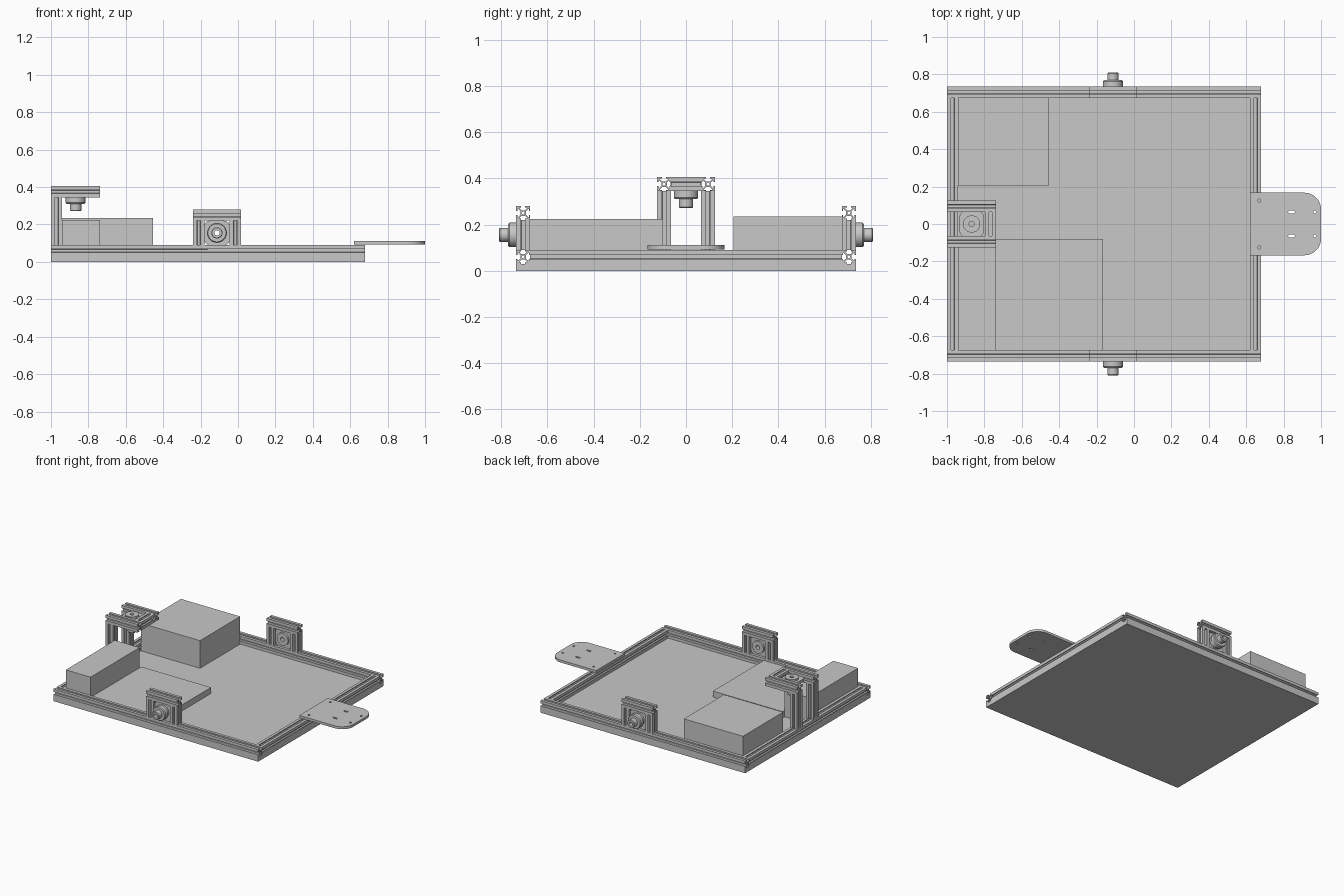
import bpy, bmesh, math
from mathutils import Vector

cube = bpy.data.objects.get("Cube")
if cube:
    bpy.data.objects.remove(cube, do_unlink=True)

grey = bpy.data.materials.new("plain_grey")
grey.use_nodes = True
colour = (0.58, 0.58, 0.58, 1)
grey.diffuse_color = colour
grey.node_tree.nodes["Principled BSDF"].inputs["Base Color"].default_value = colour

AXES = {"X": Vector((1, 0, 0)), "Y": Vector((0, 1, 0)), "Z": Vector((0, 0, 1))}
RAIL = 0.06            # rail width
HALF = RAIL / 2
FLOOR = 0.03           # top of the floor plate
DECK = FLOOR + RAIL    # top of the frame


def add_mesh(name, bm, location=(0, 0, 0), direction=AXES["Z"], smooth=False):
    """Turn a bmesh into an object whose local z points along direction."""
    mesh = bpy.data.meshes.new(name)
    bm.to_mesh(mesh)
    bm.free()
    mesh.materials.clear()
    mesh.materials.append(grey)
    obj = bpy.data.objects.new(name, mesh)
    bpy.context.collection.objects.link(obj)
    obj.location = location
    obj.rotation_euler = AXES["Z"].rotation_difference(direction).to_euler()
    if smooth:
        bpy.ops.object.select_all(action="DESELECT")
        obj.select_set(True)
        bpy.context.view_layer.objects.active = obj
        bpy.ops.object.shade_smooth_by_angle(angle=math.radians(35))
    return obj


def box(name, x, y, z):
    bm = bmesh.new()
    bmesh.ops.create_cube(bm, size=1)
    lo, hi = Vector((x[0], y[0], z[0])), Vector((x[1], y[1], z[1]))
    for v in bm.verts:
        v.co = (lo + hi) / 2 + v.co * (hi - lo)
    return add_mesh(name, bm)


def extrude(name, outlines, length, location, direction=AXES["Z"]):
    """Extrude an outline with holes, centred on location."""
    curve = bpy.data.curves.new(name + "_outline", "CURVE")
    curve.dimensions = "2D"
    curve.fill_mode = "BOTH"
    curve.extrude = length / 2
    for points in outlines:
        spline = curve.splines.new("POLY")
        spline.points.add(len(points) - 1)
        for p, (x, y) in zip(spline.points, points):
            p.co = (x, y, 0, 1)
        spline.use_cyclic_u = True
    temp = bpy.data.objects.new("outline", curve)
    bpy.context.collection.objects.link(temp)
    bpy.context.view_layer.update()
    mesh = temp.evaluated_get(bpy.context.evaluated_depsgraph_get()).to_mesh()
    bm = bmesh.new()
    bm.from_mesh(mesh)
    bpy.data.objects.remove(temp, do_unlink=True)
    bpy.data.curves.remove(curve)
    bmesh.ops.remove_doubles(bm, verts=bm.verts, dist=0.00001)
    bmesh.ops.recalc_face_normals(bm, faces=bm.faces)
    for f in bm.faces:
        f.smooth = False
    return add_mesh(name, bm, location, direction)


def rounded(cx, cy, w, h, radii, steps=8):
    """Rounded rectangle; radii run from the +x +y corner, anticlockwise."""
    points = []
    for i, (sx, sy) in enumerate([(1, 1), (-1, 1), (-1, -1), (1, -1)]):
        r = radii[i]
        n = steps if r else 0
        for k in range(n + 1):
            a = math.pi / 2 * (i + (k / n if n else 0))
            points.append((cx + sx * (w / 2 - r) + r * math.cos(a),
                           cy + sy * (h / 2 - r) + r * math.sin(a)))
    return points


def circle(cx, cy, r, n=16):
    return [(cx + r * math.cos(math.tau * k / n), cy + r * math.sin(math.tau * k / n))
            for k in range(n)]


# Slotted rail section: one side, turned four times
side = [(HALF, -HALF), (HALF, -0.009), (0.0245, -0.009), (0.0245, -0.0165),
        (0.021, -0.0165), (0.012, -0.0075)]
side += [(x, -y) for x, y in reversed(side[1:])]
section = []
for turn in range(4):
    for x, y in side:
        for _ in range(turn):
            x, y = -y, x
        section.append((x, y))
rail_outlines = [section, circle(0, 0, 0.0065, 10)]


def rail(name, axis, start, end, a, b):
    """Rail along an axis; a and b are its other two coordinates in order."""
    i = "XYZ".index(axis)
    location = [a, b]
    location.insert(i, (start + end) / 2)
    return extrude(name, rail_outlines, end - start, location, AXES[axis])


def lathe(name, profile, location, direction, n=32):
    bm = bmesh.new()
    verts = [bm.verts.new((r, 0, z)) for r, z in profile]
    edges = [bm.edges.new((verts[i - 1], verts[i])) for i in range(len(verts))]
    bmesh.ops.spin(bm, geom=verts + edges, cent=(0, 0, 0), axis=(0, 0, 1),
                   angle=math.tau, steps=n)
    bmesh.ops.remove_doubles(bm, verts=bm.verts, dist=0.0001)
    bmesh.ops.recalc_face_normals(bm, faces=bm.faces)
    return add_mesh(name, bm, location, direction, smooth=True)


def hub(name, location, direction):
    """Mounting plate, bored body, flange and shaft; location is the rail face."""
    location = Vector(location)
    extrude(name + "_plate",
            [rounded(0, 0, 0.135, 0.13, [0.03] * 4), circle(0, 0, 0.045, 24)],
            0.02, location - direction * HALF, direction)
    lathe(name, [(0.014, -0.055), (0.046, -0.055), (0.046, 0), (0.053, 0),
                 (0.053, 0.028), (0.048, 0.035), (0.03, 0.035), (0.03, 0.07),
                 (0.027, 0.074), (0.014, 0.074)], location, direction)


# Floor plate and frame
WIDE = 0.735
LEFT, RIGHT = 0.68, -1.0
MID = WIDE - HALF
box("floor_plate", (RIGHT, LEFT), (-WIDE, WIDE), (0, FLOOR))
for word, s in (("front", -1), ("back", 1)):
    rail(word + "_frame_rail", "X", RIGHT, LEFT, s * MID, FLOOR + HALF)
for word, x in (("left", LEFT - HALF), ("right", RIGHT + HALF)):
    rail(word + "_frame_rail", "Y", -WIDE + RAIL, WIDE - RAIL, x, FLOOR + HALF)

# Front and back brackets
for word, s in (("front", -1), ("back", 1)):
    for n, x in enumerate((-0.21, -0.015)):
        rail(f"{word}_bracket_post_{n + 1}", "Z", DECK, 0.22, x, s * MID)
    rail(word + "_bracket_cap", "X", -0.24, 0.015, s * MID, 0.25)
    hub(word + "_hub", (-0.1125, s * WIDE, 0.155), AXES["Y"] * s)

# Tower on the right rail
for word, s in (("front", -1), ("back", 1)):
    rail(word + "_tower_post", "Z", DECK, 0.345, RIGHT + HALF, s * 0.095)
    rail(word + "_tower_arm", "X", RIGHT, -0.737, s * 0.095, 0.375)
rail("tower_crossbar", "Y", -0.065, 0.065, -0.767, 0.375)
hub("tower_hub", (-0.868, 0, 0.345), -AXES["Z"])

# Equipment boxes on the floor
box("back_box", (-0.94, -0.455), (0.205, 0.675), (FLOOR, 0.235))
box("front_box", (-0.94, -0.737), (-0.675, -0.1), (FLOOR, 0.225))
box("low_box", (-0.737, -0.165), (-0.675, -0.08), (FLOOR, 0.075))

# Rounded tab plate with holes and slots
tab = [rounded(0.81, 0, 0.38, 0.335, [0.09, 0, 0, 0.09])]
for s in (-1, 1):
    tab.append(circle(0.67, s * 0.125, 0.008))
    tab.append(circle(0.967, s * 0.064, 0.008))
    tab.append(rounded(0.842, s * 0.064, 0.036, 0.014, [0.0069] * 4, 5))
extrude("tab_plate", tab, 0.018, (0, 0, 0.102))
